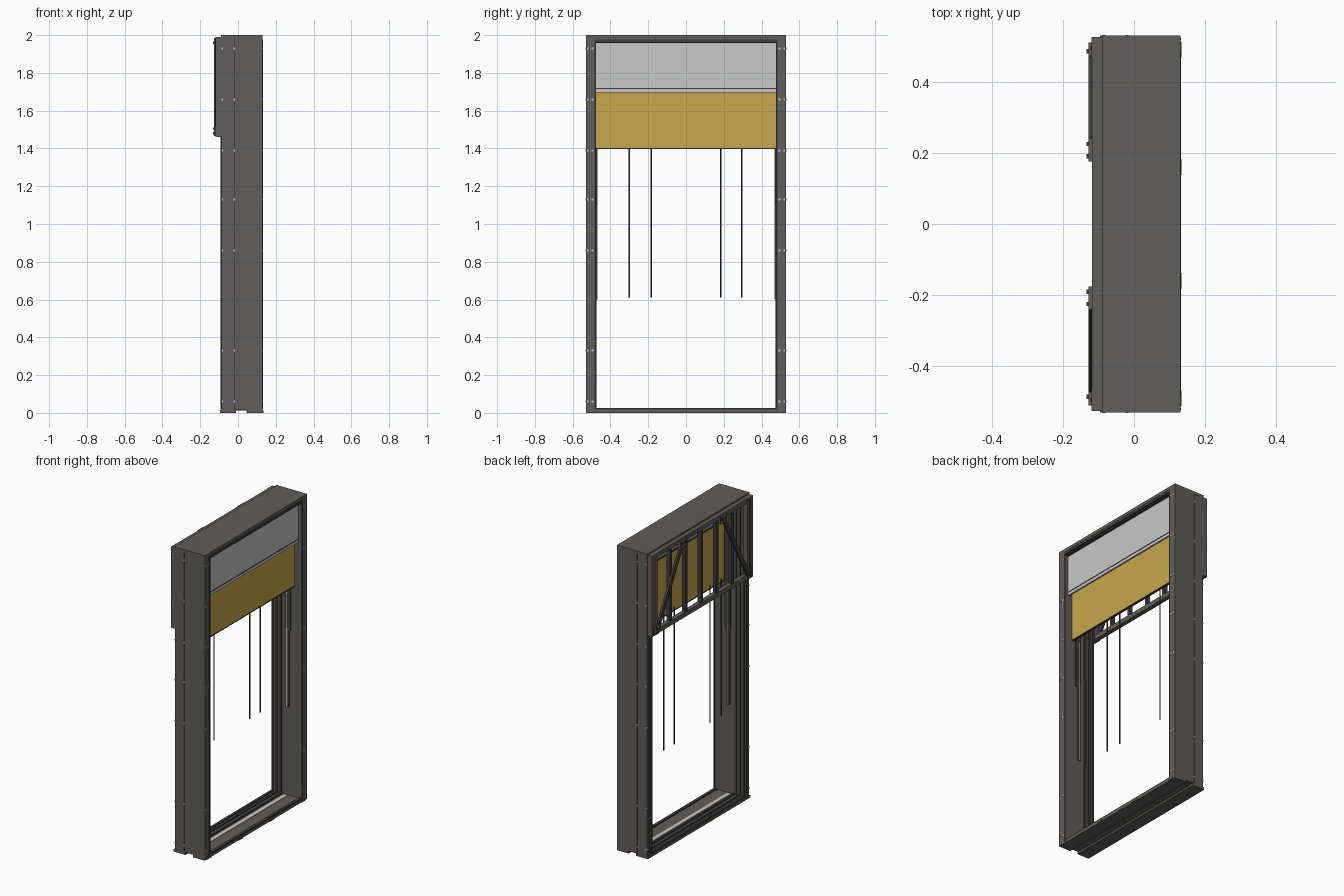
import bpy, bmesh, math
from mathutils import Matrix, Vector


def mat(name, rgb):
    m = bpy.data.materials.new(name)
    m.diffuse_color = (*rgb, 1)
    return m


FRAME = mat("frame_grey", (0.115, 0.112, 0.108))
DARK = mat("dark_trim", (0.05, 0.05, 0.05))
LIGHT = mat("light_grey", (0.58, 0.58, 0.58))
YELLOW = mat("ochre_yellow", (0.58, 0.39, 0.075))


def finish(name, bm, material):
    me = bpy.data.meshes.new(name)
    bm.to_mesh(me)
    bm.free()
    me.materials.append(material)
    ob = bpy.data.objects.new(name, me)
    bpy.context.collection.objects.link(ob)
    return ob


def add_box(bm, x, y, z):
    c = Vector(((x[0] + x[1]) / 2, (y[0] + y[1]) / 2, (z[0] + z[1]) / 2))
    s = (abs(x[1] - x[0]), abs(y[1] - y[0]), abs(z[1] - z[0]), 1)
    bmesh.ops.create_cube(bm, size=1, matrix=Matrix.Translation(c) @ Matrix.Diagonal(s))


def boxes(name, material, *items):
    bm = bmesh.new()
    for it in items:
        add_box(bm, *it)
    return finish(name, bm, material)


def mirrored(name, material, *items):
    """Boxes repeated on both sides of the opening."""
    both = list(items) + [(x, (-y[1], -y[0]), z) for x, y, z in items]
    return boxes(name, material, *both)


# Side jambs: wide smooth casing, narrow rear casing, and the groove between
mirrored("jamb_casing", FRAME, ((-0.016, 0.13), (0.48, 0.53), (0.016, 1.98)))
mirrored("jamb_rear_casing", FRAME, ((-0.088, -0.022), (0.484, 0.529), (0.016, 1.98)))
mirrored("jamb_groove", DARK, ((-0.03, 0.0), (0.482, 0.524), (0.016, 1.98)))
# Guide tracks on the inner rear half and edge lines on the jamb faces
mirrored("guide_tracks", DARK,
         ((-0.09, -0.078), (0.474, 0.486), (0.02, 1.96)),
         ((-0.062, -0.05), (0.474, 0.486), (0.02, 1.96)),
         ((-0.034, -0.02), (0.474, 0.486), (0.02, 1.96)),
         ((0.127, 0.132), (0.476, 0.485), (0.02, 1.965)),
         ((-0.092, -0.086), (0.502, 0.507), (0.02, 1.98)))
mirrored("track_web", FRAME, ((-0.088, -0.02), (0.48, 0.486), (0.02, 1.96)))

# Header
boxes("header", FRAME, ((-0.09, 0.13), (-0.53, 0.53), (1.98, 2.0)),
      ((-0.088, 0.128), (-0.482, 0.482), (1.966, 1.98)))
boxes("header_trim", DARK, ((0.125, 0.132), (-0.485, 0.485), (1.962, 1.977)),
      ((-0.085, 0.12), (-0.48, 0.48), (1.958, 1.966)))

# Sill: front and rear strips, ridges, channel and feet
boxes("sill", FRAME, ((0.045, 0.13), (-0.53, 0.53), (0, 0.016)),
      ((-0.095, -0.01), (-0.53, 0.53), (0, 0.016)),
      ((-0.09, 0.13), (-0.5, 0.5), (0.012, 0.018)))
boxes("sill_ridges", DARK, *[((x, x + w), (-0.48, 0.48), (0.016, 0.026))
      for x, w in ((-0.088, 0.016), (-0.055, 0.012), (-0.022, 0.012), (0.11, 0.018))])
boxes("sill_channel", LIGHT, ((0.005, 0.03), (-0.47, 0.47), (0.018, 0.021)))
boxes("sill_tabs", FRAME, *[((0.12, 0.134), (y - 0.022, y + 0.022), (0, 0.012))
      for y in (-0.49, -0.16, 0.16, 0.49)])

# Screws along the jambs
screws = []
for z in (0.06, 0.33, 0.86, 1.13, 1.39, 1.66, 1.93):
    for x in (-0.084, -0.02):
        screws.append(((x - 0.004, x + 0.004), (0.52, 0.5315), (z - 0.005, z + 0.005)))
    for y in (0.495, 0.519):
        screws.append(((0.128, 0.1315), (y - 0.004, y + 0.004), (z - 0.005, z + 0.005)))
mirrored("screws", LIGHT, *screws)

# Upper fixed panel with its bottom rail
boxes("upper_panel", LIGHT, ((0.093, 0.103), (-0.48, 0.48), (1.695, 1.96)))
boxes("upper_panel_line", DARK, ((0.1, 0.105), (-0.48, 0.48), (1.714, 1.719)))
# Lower sliding panel, partly behind the upper one
boxes("sliding_panel", YELLOW, ((0.062, 0.074), (-0.48, 0.48), (1.402, 1.79)))
boxes("sliding_panel_edge", DARK, ((0.06, 0.076), (-0.48, 0.48), (1.398, 1.403)),
      ((0.06, 0.072), (-0.48, 0.48), (1.79, 1.798)))

# Two-stage slide rails on the inner jamb faces
mirrored("slide_rail_wide", DARK, ((0.01, 0.05), (0.472, 0.481), (1.1, 1.75)))
mirrored("slide_rail_narrow", FRAME, ((0.014, 0.036), (0.47, 0.481), (0.6, 1.12)))
mirrored("slide_rail_edge", LIGHT, ((0.022, 0.028), (0.468, 0.471), (0.6, 1.4)))

# Hanging rods
bm = bmesh.new()
for y in (-0.3, -0.185, 0.185, 0.295):
    bmesh.ops.create_cone(bm, cap_ends=True, segments=8, radius1=0.004, radius2=0.004,
                          depth=0.9, matrix=Matrix.Translation((-0.045, y, 1.06)))
finish("hanging_rods", bm, DARK)

# Rear lattice: border, uprights, corner posts and brackets
boxes("lattice_border", FRAME,
      ((-0.118, -0.09), (-0.52, 0.52), (1.46, 1.49)),
      ((-0.118, -0.09), (-0.52, 0.52), (1.96, 1.99)))
mirrored("lattice_posts", FRAME, ((-0.12, -0.088), (0.465, 0.525), (1.46, 1.99)))
mirrored("lattice_post_line", DARK, ((-0.122, -0.118), (0.488, 0.498), (1.47, 1.98)))
boxes("lattice_uprights", DARK, *[((-0.115, -0.092), (0.16 * i - 0.011, 0.16 * i + 0.011),
      (1.48, 1.97)) for i in range(-2, 3)])
mirrored("lattice_brackets", FRAME, ((-0.128, -0.115), (0.175, 0.24), (1.935, 1.985)),
         ((-0.128, -0.115), (0.465, 0.51), (1.465, 1.52)))
mirrored("bracket_bolts", DARK, *[((-0.133, -0.126), (y - 0.006, y + 0.006), (z - 0.006, z + 0.006))
         for y, z in ((0.19, 1.96), (0.225, 1.96), (0.485, 1.48), (0.485, 1.505))])

# Diagonal braces
bm = bmesh.new()
for s in (-1, 1):
    a, b = Vector((-0.121, s * 0.475, 1.485)), Vector((-0.121, s * 0.21, 1.965))
    d = b - a
    rot = Matrix.Rotation(-math.atan2(d.y, d.z), 4, 'X')
    bmesh.ops.create_cube(bm, size=1, matrix=Matrix.Translation((a + b) / 2) @ rot
                          @ Matrix.Diagonal((0.014, 0.028, d.length, 1)))
finish("diagonal_braces", bm, DARK)
